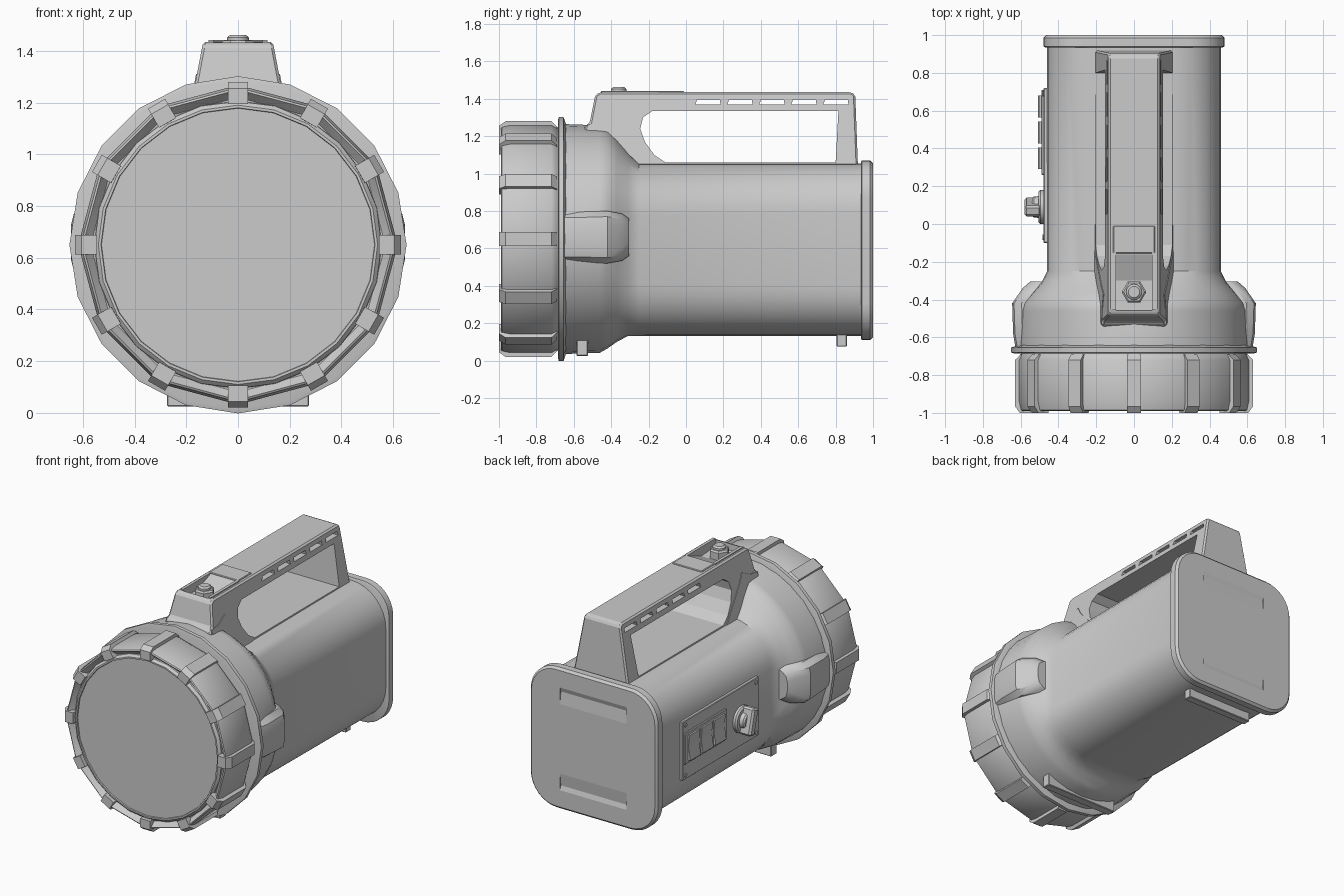
import bpy, bmesh, math
from mathutils import Vector, Matrix

cube = bpy.data.objects.get("Cube")
if cube:
    bpy.data.objects.remove(cube, do_unlink=True)

grey = bpy.data.materials.new("plain grey")
grey.use_nodes = True
grey.diffuse_color = (0.6, 0.6, 0.6, 1)
grey.node_tree.nodes["Principled BSDF"].inputs["Base Color"].default_value = (0.6, 0.6, 0.6, 1)

AXIS_Z = 0.65   # height of the lamp head axis
BODY_Z = 0.593  # height of the body axis


def activate(ob):
    bpy.ops.object.select_all(action='DESELECT')
    ob.select_set(True)
    bpy.context.view_layer.objects.active = ob


def loft(name, rings, bevel=0.0, smooth=True):
    """Skin a row of equal rings, close both ends."""
    bm = bmesh.new()
    rows = [[bm.verts.new(p) for p in ring] for ring in rings]
    n = len(rows[0])
    for a, b in zip(rows, rows[1:]):
        for i in range(n):
            j = (i + 1) % n
            bm.faces.new((a[i], a[j], b[j], b[i]))
    bm.faces.new(rows[0])
    bm.faces.new(rows[-1])
    bmesh.ops.remove_doubles(bm, verts=bm.verts, dist=1e-5)
    bmesh.ops.recalc_face_normals(bm, faces=bm.faces)
    if bevel:
        bmesh.ops.bevel(bm, geom=bm.edges[:], offset=bevel, segments=1, affect='EDGES')
    mesh = bpy.data.meshes.new(name)
    bm.to_mesh(mesh)
    bm.free()
    ob = bpy.data.objects.new(name, mesh)
    bpy.context.collection.objects.link(ob)
    mesh.materials.append(grey)
    if smooth:
        activate(ob)
        bpy.ops.object.shade_smooth_by_angle(angle=math.radians(32))
    return ob


def round_ring(y, core, r, z, n=8):
    """Rounded square across y; core 0 gives a circle of 4n sides."""
    pts = []
    for q, (sx, sz) in enumerate(((1, 1), (-1, 1), (-1, -1), (1, -1))):
        for i in range(n + 1):
            t = (q + i / n) * math.pi / 2
            pts.append(Vector((sx * core + r * math.cos(t), y, z + sz * core + r * math.sin(t))))
    return pts


def prism(name, pts, half, bevel=0.0, width=None):
    """Extrude a (y, z) outline across x; width(z) makes it taper."""
    w = width or (lambda z: half)
    return loft(name, [[Vector((s * w(z), y, z)) for y, z in pts] for s in (-1, 1)], bevel, False)


def box(name, x, y, z, bevel=0.0):
    return loft(name, [[Vector((x[i], y[j], h)) for i, j in ((0, 0), (1, 0), (1, 1), (0, 1))]
                       for h in z], bevel, False)


def cut(ob, cutters):
    for c in cutters:
        c.hide_render = True
        mod = ob.modifiers.new("cut", 'BOOLEAN')
        mod.operation, mod.solver, mod.object = 'DIFFERENCE', 'EXACT', c
        activate(ob)
        bpy.ops.object.modifier_apply(modifier=mod.name)
        bpy.data.objects.remove(c, do_unlink=True)


# Body: round neck flowing into a rounded square case
loft("body", [round_ring(*s) for s in (
    (-0.66, 0, 0.615, AXIS_Z), (-0.46, 0, 0.608, AXIS_Z), (-0.42, 0.03, 0.56, 0.655),
    (-0.37, 0.08, 0.465, 0.645), (-0.31, 0.14, 0.35, 0.622),
    (-0.25, 0.18, 0.28, BODY_Z), (0.95, 0.20, 0.26, BODY_Z))])

# Rear cap with two shallow dents
cap = loft("rear_cap", [round_ring(y, 0.28, r, 0.59) for y, r in
                        ((0.935, 0.19), (0.94, 0.20), (0.985, 0.20), (1.0, 0.185))])
cut(cap, [prism("dent_cutter", [(1.01, 0.59 + s * 0.38), (0.99, 0.59 + s * 0.32),
                                (1.002, 0.59 + s * 0.22), (1.01, 0.59 + s * 0.22)], 0.25)
          for s in (1, -1)])

# Flange, twelve sided bezel with an inward sloping rim, and lens
loft("flange", [round_ring(y, 0, r, AXIS_Z, 5) for y, r in
                ((-0.685, 0.635), (-0.68, 0.652), (-0.655, 0.652), (-0.64, 0.61))])
loft("bezel", [round_ring(y, 0, r, AXIS_Z, 3) for y, r in
               ((-0.67, 0.58), (-0.695, 0.605), (-0.72, 0.618), (-0.94, 0.618),
                (-0.985, 0.608), (-0.99, 0.60), (-0.955, 0.57))])
loft("lens_ring", [round_ring(y, 0, r, AXIS_Z, 6) for y, r in
                   ((-0.93, 0.56), (-0.965, 0.555), (-0.98, 0.54), (-0.98, 0.53), (-0.96, 0.525))])
loft("lens", [round_ring(y, 0, 0.53, AXIS_Z, 6) for y in (-0.94, -0.972)])

# Twelve grip ribs folded over the bezel
for k in range(12):
    rib = prism("bezel_rib_%d" % (k + 1), [(y, AXIS_Z + r) for y, r in (
        (-1.0, 0.545), (-1.0, 0.605), (-0.965, 0.63), (-0.72, 0.63), (-0.69, 0.60), (-0.69, 0.54))],
        0.038)
    pivot = Matrix.Translation((0, 0, AXIS_Z))
    rib.data.transform(pivot @ Matrix.Rotation(k * math.pi / 6, 4, 'Y') @ pivot.inverted())

# Side lugs on the neck
for s, side in ((1, "left"), (-1, "right")):
    rings = []
    for y, x, h in ((-0.67, 0.625, 0.135), (-0.58, 0.64, 0.135), (-0.42, 0.645, 0.14),
                    (-0.34, 0.59, 0.125), (-0.305, 0.55, 0.10)):
        rings.append([Vector((s * px, y, 0.66 + pz)) for px, pz in (
            (0.4, -h), (x - 0.05, -h), (x - 0.01, 0.03 - h), (x, 0.07 - h),
            (x, h - 0.07), (x - 0.01, h - 0.03), (x - 0.05, h), (0.4, h))])
    loft(side + "_lug", rings)

# Carrying handle, wider towards its foot
handle = prism("handle", [
    (-0.485, 1.42), (-0.46, 1.435), (0.885, 1.435), (0.905, 1.42), (0.92, 1.02),
    (-0.18, 1.02), (-0.30, 1.06), (-0.545, 1.23), (-0.535, 1.26), (-0.515, 1.27)], 0,
    0.01, lambda z: min(0.21, 0.135 + (1.435 - z) * 0.19))
cutters = [prism("opening_cutter", [
    (-0.18, 1.335), (0.815, 1.335), (0.80, 1.06), (-0.11, 1.06), (-0.17, 1.10),
    (-0.22, 1.17), (-0.245, 1.24), (-0.23, 1.30)], 0.5)]
for k in range(5):
    y = 0.05 + k * 0.171
    cutters.append(prism("slot_cutter", [(y, 1.37), (y + 0.135, 1.37),
                                         (y + 0.13, 1.397), (y + 0.01, 1.397)], 0.5))
# pocket around the push button, with a sloping back
cutters.append(prism("pocket_cutter", [(-0.46, 1.5), (-0.455, 1.39), (-0.30, 1.38),
                                       (-0.16, 1.436), (-0.15, 1.5)], 0.095))
cut(handle, cutters)
box("pocket_rear_plate", (-0.11, 0.11), (-0.155, -0.01), (1.42, 1.442), 0.004)
for s, side in ((1, "left"), (-1, "right")):
    box("pocket_%s_rim" % side, sorted((s * 0.095, s * 0.115)), (-0.455, -0.15), (1.42, 1.442))
    # diagonal brace beside the handle foot
    brace = prism(side + "_brace", [(-0.53, 1.26), (-0.45, 1.27), (-0.37, 1.31), (-0.33, 1.25),
                                    (-0.14, 1.05), (-0.20, 1.0), (-0.50, 1.15)], 0.012)
    for v in brace.data.vertices:
        v.co.x += s * (0.128 + (1.435 - v.co.z) * 0.18)


def stack(name, sides, levels, place):
    """Turned part from (height, radius) levels, moved by a matrix."""
    return loft(name, [[place @ Vector((r * math.cos(i * math.tau / sides),
                                        r * math.sin(i * math.tau / sides), h))
                        for i in range(sides)] for h, r in levels])


top = Matrix.Translation((0, -0.36, 0))
stack("button_collar", 6, ((1.37, 0.065), (1.43, 0.065), (1.44, 0.055)), top)
stack("button", 16, ((1.42, 0.042), (1.452, 0.042), (1.462, 0.03)), top)

# Control panel on the right side
box("panel_plate", (-0.479, -0.42), (-0.10, 0.72), (0.39, 0.79), 0.004)
box("switch_frame", (-0.491, -0.46), (0.26, 0.71), (0.50, 0.71), 0.004)
for k in range(3):
    y = 0.29 + k * 0.137
    loft("rocker_%d" % (k + 1), [[Vector((x, yy, z)) for x, z in (
        (-0.47, 0.52), (-0.508, 0.52), (-0.494, 0.61), (-0.502, 0.69), (-0.47, 0.69))]
        for yy in (y, y + 0.115)], 0, False)
side = Matrix.Translation((-0.46, 0.09, 0.575)) @ Matrix.Rotation(-math.pi / 2, 4, 'Y')
stack("knob_base", 20, ((0, 0.09), (0.035, 0.09), (0.045, 0.08)), side)
stack("knob_hub", 16, ((0.03, 0.06), (0.07, 0.055), (0.08, 0.045)), side)
grip = box("knob_grip", (-0.03, 0.03), (-0.09, 0.09), (0.03, 0.12), 0.012)
grip.data.transform(side @ Matrix.Rotation(math.radians(75), 4, 'Z'))
for y in (-0.07, 0.69):
    for z in (0.42, 0.76):
        stack("panel_screw", 8, ((0, 0.014), (0.024, 0.014)),
              Matrix.Translation((-0.46, y, z)) @ Matrix.Rotation(-math.pi / 2, 4, 'Y'))

# Feet
box("front_foot", (-0.275, 0.275), (-0.585, -0.525), (0.025, 0.16), 0.004)
box("rear_foot", (-0.25, 0.25), (0.805, 0.86), (0.075, 0.17), 0.004)
bpy.ops.object.select_all(action='DESELECT')
